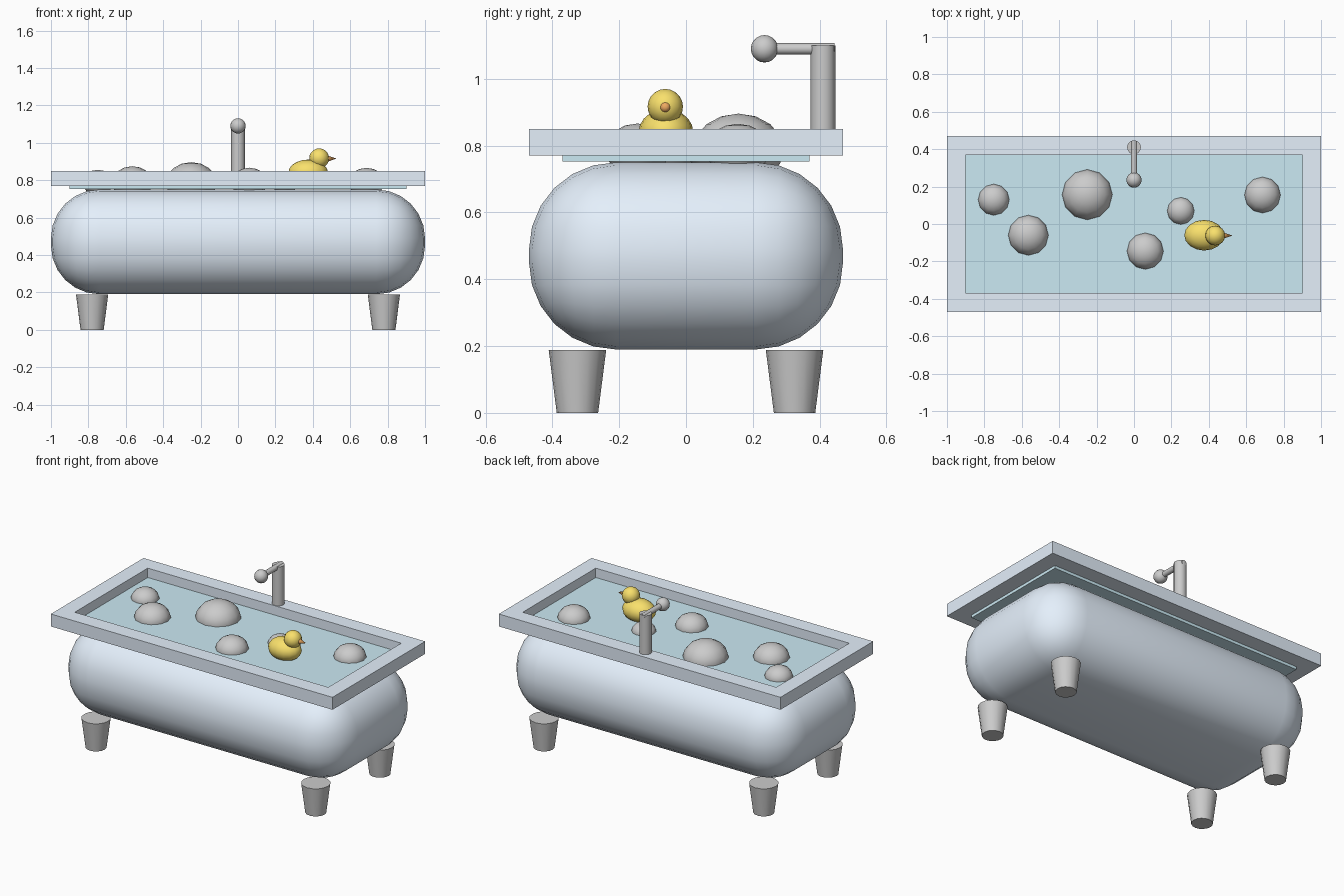
import bpy, bmesh, math

if "Cube" in bpy.data.objects:
    bpy.data.objects.remove(bpy.data.objects["Cube"])


def material(name, rgb):
    m = bpy.data.materials.new(name)
    m.diffuse_color = (*rgb, 1)
    m.use_nodes = True
    m.node_tree.nodes["Principled BSDF"].inputs["Base Color"].default_value = m.diffuse_color
    return m


ENAMEL = material("enamel", (0.78, 0.87, 0.97))
WATER = material("water", (0.60, 0.82, 0.90))
YELLOW = material("yellow", (0.95, 0.75, 0.15))
ORANGE = material("orange", (0.85, 0.40, 0.12))


def finish(name, mat=None, smooth=True):
    o = bpy.context.object
    o.name = name
    bpy.ops.object.transform_apply(location=False, rotation=True, scale=True)
    if mat:
        o.data.materials.append(mat)
    if smooth:
        bpy.ops.object.shade_smooth_by_angle(angle=math.radians(40))
    return o


def box(name, loc, size, mat):
    bpy.ops.mesh.primitive_cube_add(size=1, location=loc)
    bpy.context.object.scale = size
    return finish(name, mat, smooth=False)


def ball(name, loc, radii, segs, rings, mat=None):
    bpy.ops.mesh.primitive_uv_sphere_add(segments=segs, ring_count=rings, radius=1, location=loc)
    bpy.context.object.scale = radii
    return finish(name, mat)


def cone(name, loc, r1, r2, depth, rot=(0, 0, 0), mat=None, segs=16):
    bpy.ops.mesh.primitive_cone_add(vertices=segs, radius1=r1, radius2=r2, depth=depth,
                                    location=loc, rotation=rot)
    return finish(name, mat)


# Rounded tub body
tub = box("tub_body", (0, 0, 0.47), (2, 0.94, 0.56), ENAMEL)
bev = tub.modifiers.new("round", 'BEVEL')
bev.width, bev.segments = 0.26, 6
bpy.ops.object.modifier_apply(modifier="round")
bpy.ops.object.shade_smooth_by_angle(angle=math.radians(40))

# Rectangular rim frame
bm = bmesh.new()
loops = []
for hx, hy, z in [(1, .47, .77), (1, .47, .85), (.9, .37, .85), (.9, .37, .77)]:
    loops.append([bm.verts.new((sx * hx, sy * hy, z))
                  for sx, sy in [(-1, -1), (1, -1), (1, 1), (-1, 1)]])
for i in range(4):
    a, b = loops[i], loops[(i + 1) % 4]
    for j in range(4):
        k = (j + 1) % 4
        bm.faces.new((a[j], a[k], b[k], b[j]))
bmesh.ops.recalc_face_normals(bm, faces=bm.faces)
mesh = bpy.data.meshes.new("rim")
bm.to_mesh(mesh)
bm.free()
mesh.materials.append(ENAMEL)
bpy.context.collection.objects.link(bpy.data.objects.new("rim", mesh))

# Water slab
box("water", (0, 0, 0.771), (1.8, 0.74, 0.038), WATER)

# Four tapered feet
for sx, nx in ((-1, "left"), (1, "right")):
    for sy, ny in ((-1, "front"), (1, "back")):
        cone(f"{ny}_{nx}_foot", (sx * 0.78, sy * 0.325, 0.094), 0.062, 0.086, 0.188)

# Tap: post, spout arm and knob
cone("tap_post", (0, 0.41, 0.975), 0.037, 0.037, 0.25)
cone("tap_spout", (0, 0.34, 1.09), 0.017, 0.017, 0.21, (math.pi / 2, 0, 0))
ball("tap_knob", (0, 0.235, 1.09), (0.041,) * 3, 16, 10)

# Foam bubbles: x, y, radius
for i, (x, y, r) in enumerate([(-.75, .13, .084), (-.565, -.06, .108), (-.25, .157, .135),
                               (.06, -.145, .098), (.25, .07, .073), (.687, .155, .097)]):
    ball(f"bubble_{i + 1}", (x, y, 0.788), (r, r, r * 0.8), 12, 8)

# Toy duck
ball("duck_body", (0.375, -0.06, 0.84), (0.106, 0.082, 0.07), 16, 10, YELLOW)
ball("duck_head", (0.434, -0.062, 0.917), (0.053,) * 3, 16, 10, YELLOW)
cone("duck_beak", (0.5, -0.062, 0.915), 0.018, 0, 0.052, (0, math.pi / 2, 0), ORANGE, 12)
